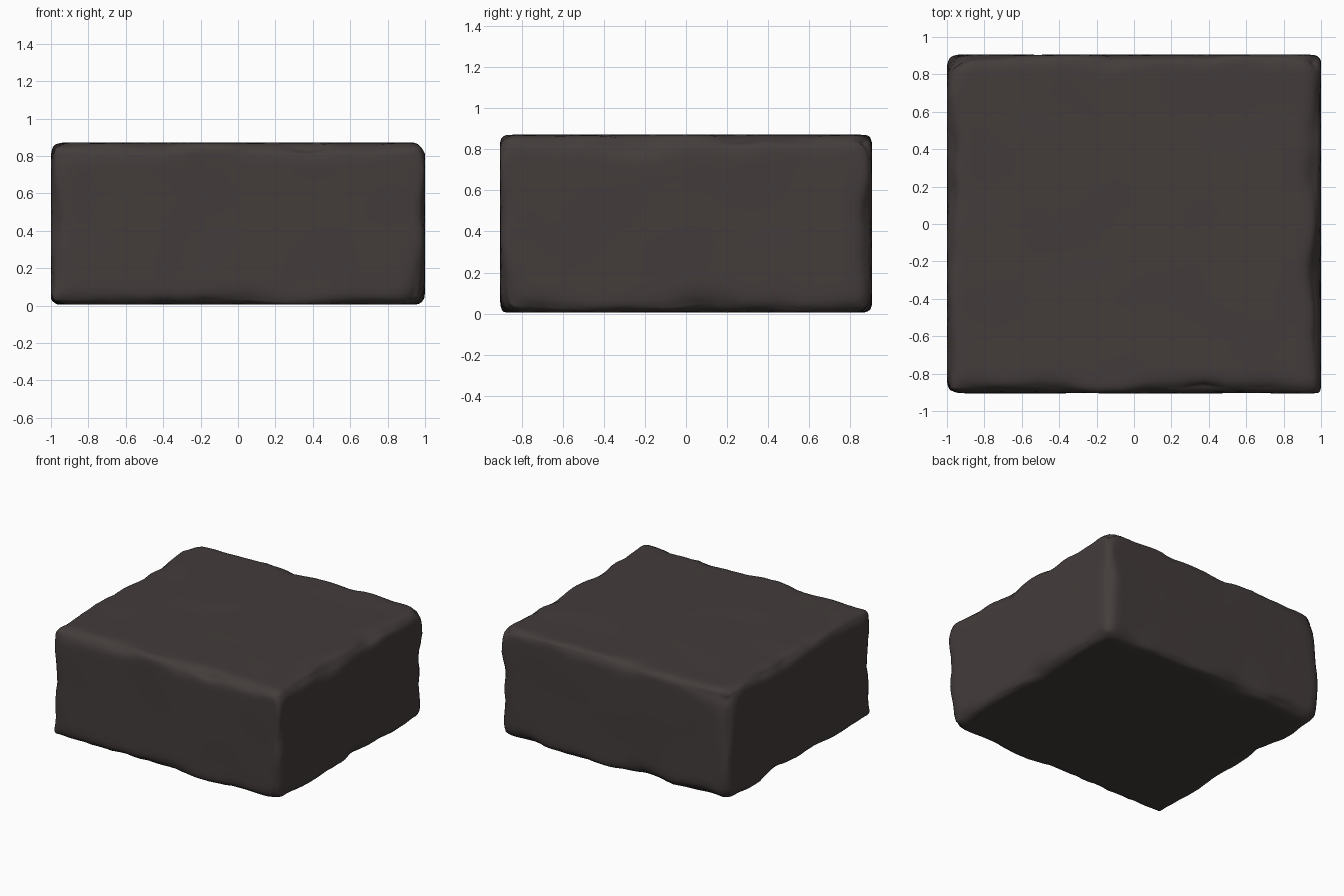
import bpy, bmesh, math
from mathutils import Vector, noise

if "Cube" in bpy.data.objects:
    bpy.data.objects.remove(bpy.data.objects["Cube"])

HALF = Vector((1.0, 0.905, 0.433))
CENTRE_Z = 0.438

# stone material
mat = bpy.data.materials.new("dark stone")
mat.diffuse_color = (0.056, 0.046, 0.044, 1)
mat.use_nodes = True
mat.node_tree.nodes["Principled BSDF"].inputs["Base Color"].default_value = mat.diffuse_color

# base block, sliced finely near the edges and coarsely in the middle
bm = bmesh.new()
bmesh.ops.create_cube(bm, size=2)
bmesh.ops.scale(bm, vec=HALF, verts=bm.verts)
for axis in range(3):
    h = HALF[axis]
    n = 9 if axis == 2 else 28
    inner = h - 0.14
    cuts = [-inner + 2 * inner * i / n for i in range(n + 1)]
    for d in (0.015, 0.035, 0.06, 0.095):
        cuts += [h - d, d - h]
    normal = Vector([float(i == axis) for i in range(3)])
    for c in cuts:
        bmesh.ops.bisect_plane(bm, geom=bm.verts[:] + bm.edges[:] + bm.faces[:],
                               plane_co=normal * c, plane_no=normal)

# larger chips along edges: position, reach, extra wear
CHIPS = [((1, -0.25, 0.43), 0.18, 0.06), ((0.36, -0.9, 0.43), 0.12, 0.05),
         ((1, 0.25, 0.43), 0.16, 0.04), ((-1, 0.42, 0.43), 0.16, 0.05),
         ((1, 0.9, 0.08), 0.15, 0.05), ((-0.2, -0.9, -0.43), 0.2, 0.05),
         ((1, 0.9, 0.43), 0.15, 0.05), ((-1, -0.9, 0.0), 0.12, 0.03),
         ((0.4, 0.9, 0.43), 0.15, 0.04), ((-0.1, 0.9, 0.43), 0.15, 0.04),
         ((-1, 0.9, 0.43), 0.2, 0.05), ((1, 0.1, -0.43), 0.2, 0.05)]


def wear(p):
    """Edge rounding radius, varying along the edges."""
    r = 0.075 + 0.075 * noise.noise(p * 3.2 + Vector((4.3, 1.7, 8.1)))
    r += 0.02 * noise.noise(p * 9)
    for pos, reach, extra in CHIPS:
        r += extra * max(0, 1 - (p - Vector(pos)).length / reach)
    return min(max(r, 0.025), 0.16)


# worn rounded edges plus very shallow dents on the faces
for v in bm.verts:
    p = v.co.copy()
    r = wear(p)
    core = Vector([max(-(h - r), min(h - r, c)) for c, h in zip(p, HALF)])
    d = (p - core).normalized()
    dent = 0.006 * max(0, noise.noise(p * 2.5))
    v.co = core + d * (r - dent)
    v.co.z += CENTRE_Z
bmesh.ops.recalc_face_normals(bm, faces=bm.faces)
for f in bm.faces:
    f.smooth = True

mesh = bpy.data.meshes.new("stone_block")
bm.to_mesh(mesh)
bm.free()
mesh.materials.append(mat)
block = bpy.data.objects.new("stone_block", mesh)
bpy.context.collection.objects.link(block)
